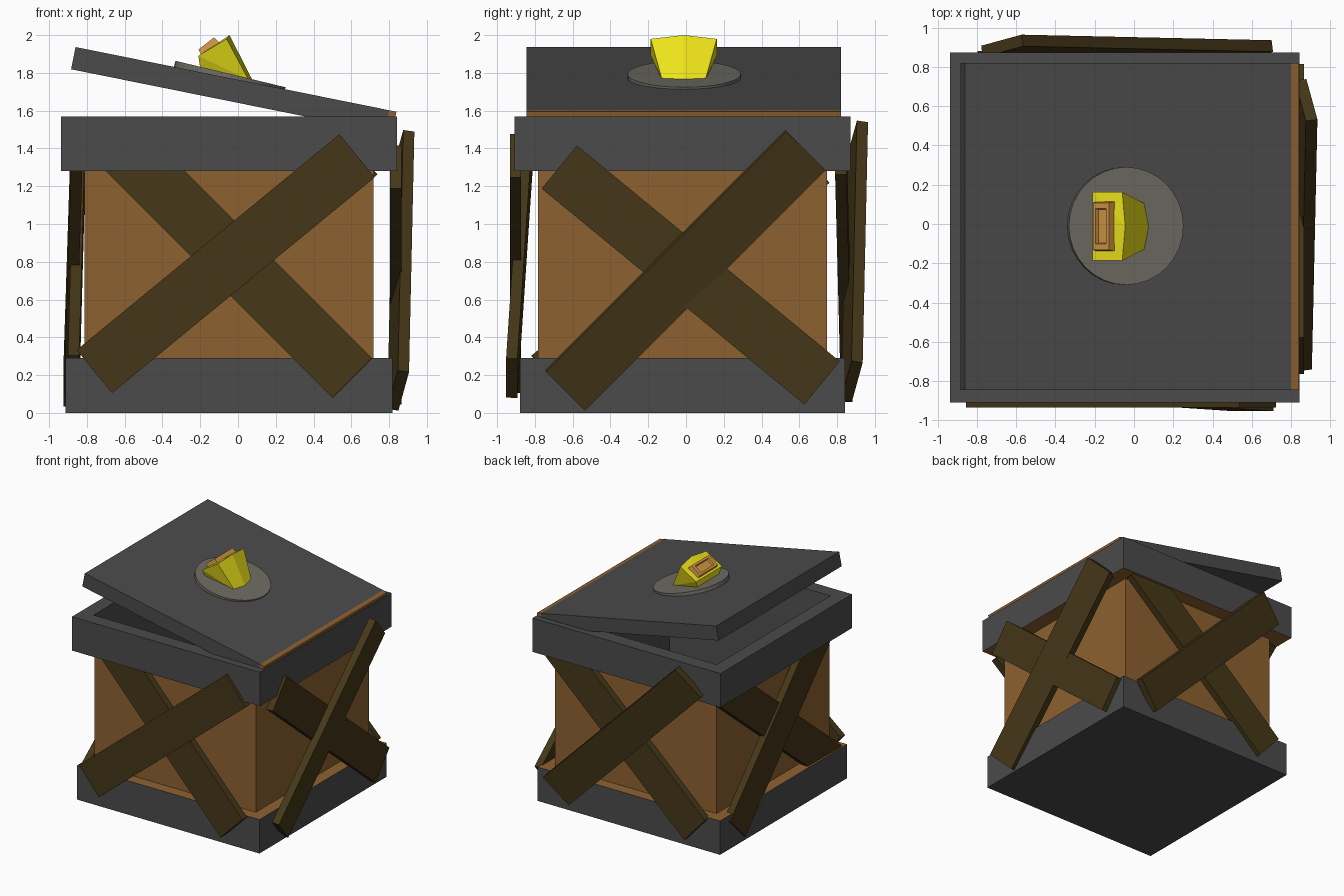
import bpy, bmesh
from math import radians
from mathutils import Matrix, Vector

if "Cube" in bpy.data.objects:
    bpy.data.objects.remove(bpy.data.objects["Cube"])


def mat(name, rgb):
    m = bpy.data.materials.new(name)
    m.diffuse_color = (*rgb, 1)
    m.use_nodes = True
    m.node_tree.nodes["Principled BSDF"].inputs["Base Color"].default_value = m.diffuse_color
    return m


GREY = mat("dark_grey", (0.07, 0.07, 0.07))
BROWN = mat("brown_wood", (0.27, 0.12, 0.03))
PLANK = mat("dark_wood", (0.058, 0.038, 0.009))
STONE = mat("stone_grey", (0.16, 0.15, 0.125))
YELLOW = mat("yellow", (0.85, 0.77, 0.01))
ORANGE = mat("orange", (0.65, 0.31, 0.06))


def finish(name, bm, *mats):
    bmesh.ops.recalc_face_normals(bm, faces=bm.faces)
    me = bpy.data.meshes.new(name)
    bm.to_mesh(me)
    bm.free()
    for m in mats:
        me.materials.append(m)
    ob = bpy.data.objects.new(name, me)
    bpy.context.collection.objects.link(ob)
    return ob


def box(name, size, matrix, m):
    bm = bmesh.new()
    bmesh.ops.create_cube(bm, size=1, matrix=matrix @ Matrix.Diagonal((*size, 1)))
    return finish(name, bm, m)


def rings(name, levels, matrix, *mats):
    """Stack rectangles (half x, half y, z, material of the band below) and cap the ends."""
    bm = bmesh.new()
    prev = None
    for hx, hy, z, mi in levels:
        ring = [bm.verts.new(matrix @ Vector((sx * hx, sy * hy, z)))
                for sx, sy in ((-1, -1), (1, -1), (1, 1), (-1, 1))]
        if prev:
            for i in range(4):
                j = (i + 1) % 4
                bm.faces.new((prev[i], prev[j], ring[j], ring[i])).material_index = mi
        else:
            bm.faces.new(ring[::-1]).material_index = mi
        prev = ring
    bm.faces.new(prev).material_index = levels[-1][3]
    return finish(name, bm, *mats)


def rot(deg, axis):
    return Matrix.Rotation(radians(deg), 4, axis)


# Crate: base, wooden walls, top rim and hollow inside
rings("crate", [
    (.865, .86, 0, 0), (.865, .86, .29, 0), (.765, .765, .29, 1), (.765, .765, 1.28, 1),
    (.89, .89, 1.28, 1), (.89, .89, 1.57, 0), (.77, .77, 1.57, 0), (.74, .74, 1.28, 0),
    (.69, .69, .3, 0)], Matrix.Translation((-.047, -.018, 0)), GREY, BROWN)

# Crossed planks: side turn, offset along side, outward distance, height, slope, pitch, roll
TH = .06
for name, turn, u, d, z, slope, pitch, roll in [
    ("front_plank_over", 0, -.065, .903, .79, 39.4, 0, 0),
    ("front_plank_under", 0, -.03, .88, .82, -45, -2.7, 0),
    ("right_plank_over", 90, -.005, .862, .755, 45, -.9, 11),
    ("right_plank_under", 90, .025, .835, .73, -39.4, 0, 0),
    ("back_plank_over", 180, .035, .892, .805, 45, -.9, 11),
    ("back_plank_under", 180, .03, .835, .77, -42, -1, 0),
    ("left_plank_over", 270, .015, .874, .775, 45, 1.3, 0),
    ("left_plank_under", 270, .03, .855, .76, -39.4, -1, 0),
]:
    m = (rot(turn, 'Z') @ Matrix.Translation((u, -d, z)) @ rot(-slope, 'Y')
         @ rot(pitch, 'Z') @ rot(roll, 'X'))
    box(name, (1.8, TH, .295), m, PLANK)

# Tilted lid with a wooden strip at the low edge
LID = Matrix.Translation((-.86, -.012, 1.937)) @ rot(11.4, 'Y')
box("lid", (1.693, 1.665, .12), LID @ Matrix.Translation((.8465, 0, -.06)), GREY)
box("lid_edge_strip", (.04, 1.665, .12), LID @ Matrix.Translation((1.713, 0, -.06)), BROWN)

# Round plate on the lid
bm = bmesh.new()
bmesh.ops.create_cone(bm, cap_ends=True, segments=32, radius1=.3, radius2=.3, depth=.045,
                      matrix=Matrix.Translation((-.045, -.01, 1.772)) @ rot(13.5, 'Y'))
finish("lid_plate", bm, STONE)

# Faceted knob: convex shape mirrored about its middle
bm = bmesh.new()
CY = -.012
for x, y, z in [(-.2, .145, 1.825), (-.21, .175, 1.89), (-.06, .175, 1.98),
                (.055, .115, 1.765), (-.045, 0, 2.0), (.08, 0, 1.755)]:
    for s in ((1, -1) if y else (1,)):
        bm.verts.new((x, CY + s * y, z))
bmesh.ops.convex_hull(bm, input=bm.verts)
bmesh.ops.dissolve_limit(bm, angle_limit=radians(2), verts=bm.verts, edges=bm.edges)
finish("knob", bm, YELLOW)

# Raised orange socket with a recess on the knob's high side
rings("knob_socket", [(.06, .13, -.03, 0), (.052, .12, .03, 0), (.034, .09, .03, 0),
                      (.03, .085, .012, 0)],
      Matrix.Translation((-.15, CY, 1.932)) @ rot(-38, 'Y'), ORANGE)
